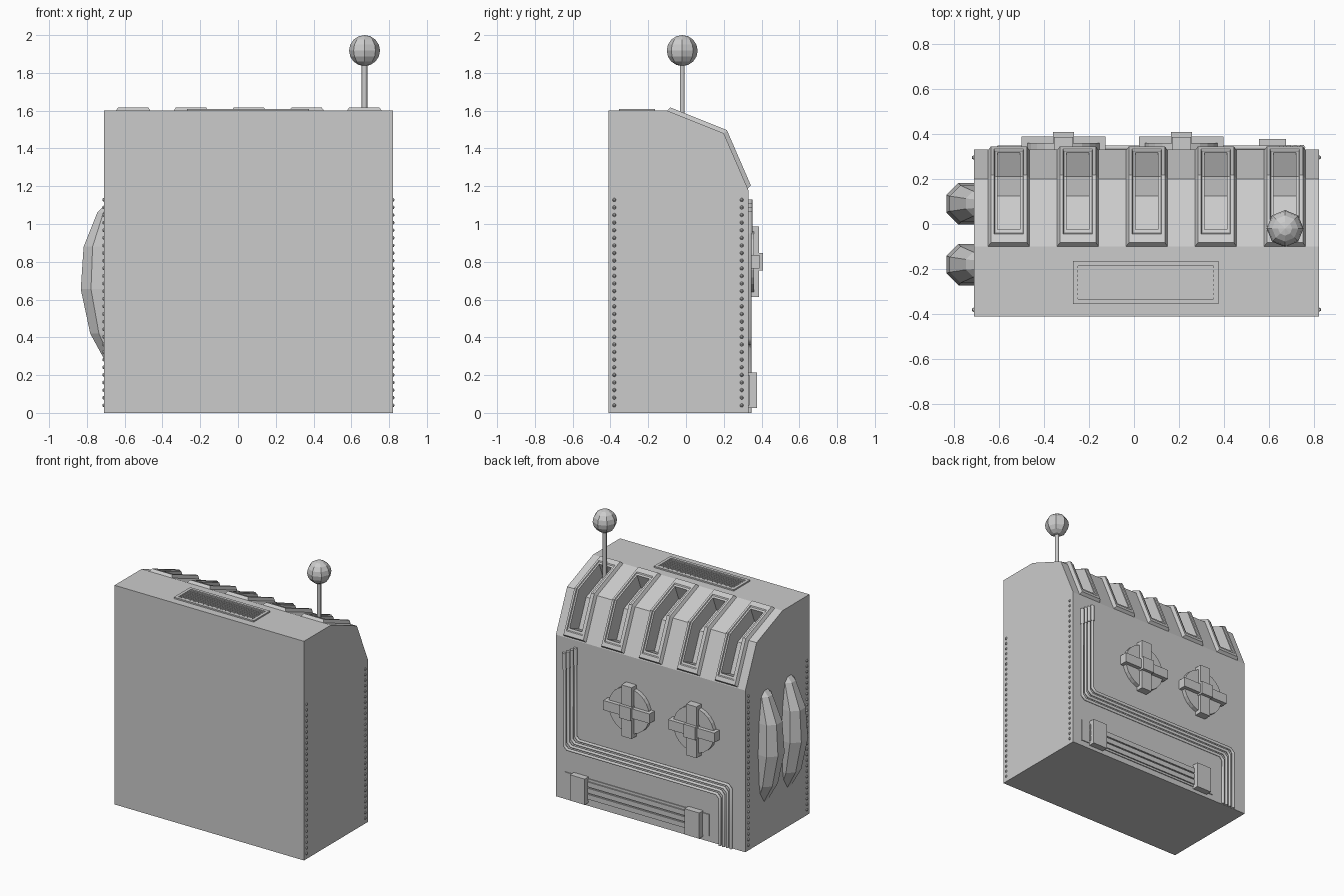
import bpy, bmesh, math
from mathutils import Vector, Matrix

if "Cube" in bpy.data.objects:
    bpy.data.objects.remove(bpy.data.objects["Cube"])

BACK = 0.33


def finish(name, bm):
    bmesh.ops.recalc_face_normals(bm, faces=bm.faces)
    me = bpy.data.meshes.new(name)
    bm.to_mesh(me)
    bm.free()
    ob = bpy.data.objects.new(name, me)
    bpy.context.collection.objects.link(ob)
    return ob


def add_box(bm, x0, x1, y0, y1, z0, z1):
    m = Matrix.Translation(((x0 + x1) / 2, (y0 + y1) / 2, (z0 + z1) / 2))
    bmesh.ops.create_cube(bm, size=1, matrix=m @ Matrix.Diagonal((x1 - x0, y1 - y0, z1 - z0, 1)))


def boxes(name, *dims):
    bm = bmesh.new()
    for d in dims:
        add_box(bm, *d)
    return finish(name, bm)


def add_prism(bm, x0, x1, yz):
    a, b = ([bm.verts.new((x, y, z)) for y, z in yz] for x in (x0, x1))
    bm.faces.new(a)
    bm.faces.new(b)
    for i in range(len(yz)):
        j = (i + 1) % len(yz)
        bm.faces.new((a[i], a[j], b[j], b[i]))


def bridge(bm, rings, closed=False):
    for k in range(len(rings) - (0 if closed else 1)):
        r, s = rings[k], rings[(k + 1) % len(rings)]
        for i in range(len(r)):
            j = (i + 1) % len(r)
            bm.faces.new((r[i], r[j], s[j], s[i]))


def tube(name, pts, radius):
    cu = bpy.data.curves.new(name, 'CURVE')
    cu.dimensions = '3D'
    cu.bevel_depth = radius
    cu.bevel_resolution = 1
    cu.use_fill_caps = True
    sp = cu.splines.new('POLY')
    sp.points.add(len(pts) - 1)
    for p, c in zip(sp.points, pts):
        p.co = (*c, 1)
    ob = bpy.data.objects.new(name, cu)
    bpy.context.collection.objects.link(ob)


# Sloped top-back path (y, z) shared by slots and slot frames
A, B, C = Vector((-0.1, 1.6)), Vector((0.2, 1.48)), Vector((0.33, 1.18))
N1, N2 = Vector((0.371, 0.928)), Vector((0.918, 0.398))
MITRE = (N1 + N2) * 2 / (N1 + N2).length_squared


def slope(s0, s1, h):
    return [A.lerp(B, s0) + N1 * h, B + MITRE * h, C.lerp(B, s1) + N2 * h]


slot_x = [-0.555 + 0.306 * i for i in range(5)]

# Cabinet body with five slots cut into the slope
bm = bmesh.new()
add_prism(bm, -0.71, 0.82, [(-0.41, 0), (BACK, 0), C, B, A, (-0.41, 1.6)])
body = finish("cabinet_body", bm)
bm = bmesh.new()
for x in slot_x:
    add_prism(bm, x - 0.05, x + 0.05, slope(0.23, 0.21, 0.05) + slope(0.23, 0.21, -0.1)[::-1])
cutter = finish("slot_cutter", bm)
cutter.hide_render = True
cutter.hide_viewport = True
mod = body.modifiers.new("slots", 'BOOLEAN')
mod.object = cutter
mod.operation = 'DIFFERENCE'
mod.solver = 'EXACT'

# Raised bevelled frames around the slots
for x in slot_x:
    bm = bmesh.new()
    rings = []
    for s0, s1, w, h in [(0, 0.02, 0.093, -0.002), (0.03, 0.05, 0.08, 0.022),
                         (0.16, 0.14, 0.065, 0.022), (0.18, 0.16, 0.062, 0.015),
                         (0.23, 0.21, 0.05, 0.015), (0.23, 0.21, 0.05, -0.002)]:
        p = slope(s0, s1, h)
        rings.append([bm.verts.new((x - w, *q)) for q in p] +
                     [bm.verts.new((x + w, *q)) for q in p[::-1]])
    bridge(bm, rings, True)
    finish("slot_frame", bm)

# Lever with faceted knob
tube("lever_stem", [(0.67, -0.02, 1.46), (0.67, -0.02, 1.86)], 0.015)
bm = bmesh.new()
bmesh.ops.create_uvsphere(bm, u_segments=8, v_segments=8, radius=0.082,
                          matrix=Matrix.Translation((0.67, -0.02, 1.918)))
finish("lever_knob", bm)

# Top vent: border and thin slats
x0, x1, y0, y1 = -0.27, 0.375, -0.355, -0.165
boxes("vent_border", (x0, x1, y0, y0 + 0.022, 1.59, 1.61), (x0, x1, y1 - 0.022, y1, 1.59, 1.61),
      (x0, x0 + 0.022, y0, y1, 1.59, 1.61), (x1 - 0.022, x1, y0, y1, 1.59, 1.61))
boxes("vent_slats", *[(x0 + 0.02, x1 - 0.02, y0 + 0.03 + 0.02 * i, y0 + 0.04 + 0.02 * i, 1.59, 1.606)
                      for i in range(7)])

# Rivet columns on both sides
bm = bmesh.new()
for x in (-0.71, 0.82):
    for y in (-0.38, 0.295):
        for i in range(28):
            bmesh.ops.create_uvsphere(bm, u_segments=6, v_segments=4, radius=0.01,
                                      matrix=Matrix.Translation((x, y, 0.04 + i * 0.0403)))
finish("side_rivets", bm)

# Two curved octagonal pods on the left side
for yc in (0.09, -0.18):
    bm = bmesh.new()
    rings = []
    for z, xo, r in [(1.1, -0.705, 0.05), (1.06, -0.745, 0.06), (0.88, -0.817, 0.088),
                     (0.655, -0.832, 0.1), (0.42, -0.782, 0.085), (0.26, -0.695, 0.055)]:
        angs = [math.radians(22.5 + 45 * k) for k in range(8)]
        rings.append([bm.verts.new((xo + 0.92 * r + r * math.cos(a), yc + r * math.sin(a), z))
                      for a in angs])
    bridge(bm, rings)
    bm.faces.new(rings[0])
    bm.faces.new(rings[-1])
    finish("side_pod", bm)

# Back fans: disc, crossed bars and hub
for xc in (-0.313, 0.21):
    zc = 0.8
    bm = bmesh.new()
    bmesh.ops.create_cone(bm, cap_ends=True, segments=24, radius1=0.165, radius2=0.165, depth=0.06,
                          matrix=Matrix.Translation((xc, 0.33, zc)) @ Matrix.Rotation(math.pi / 2, 4, 'X'))
    finish("fan_disc", bm)
    boxes("fan_cross", (xc - 0.187, xc + 0.187, 0.31, 0.388, zc - 0.035, zc + 0.035),
          (xc - 0.042, xc + 0.042, 0.31, 0.386, zc - 0.187, zc + 0.187),
          (xc - 0.047, xc + 0.047, 0.32, 0.408, zc - 0.047, zc + 0.047))

# Bundle of four back pipes with thicker end sleeves
for i in range(4):
    d = 0.03 * i
    xa, zb, xb, top, y, c = 0.745 - d, 0.37 + d, -0.51 - d, 1.07 + 0.02 * i, BACK + 0.008, 0.025
    tube("back_pipe", [(xa, y, top), (xa, y, zb + c), (xa - c, y, zb),
                       (xb + c, y, zb), (xb, y, zb - c), (xb, y, 0.0)], 0.011)
    tube("pipe_sleeve", [(xa, y, top), (xa, y, top - 0.12)], 0.015)

# Lower back panel with slats and two clamp blocks
boxes("lower_panel", (-0.42, 0.745, 0.32, 0.336, 0.04, 0.2),
      *[(-0.36, 0.68, 0.32, 0.345, z, z + 0.036) for z in (0.055, 0.1, 0.145)])
for xc in (-0.31, 0.615):
    boxes("panel_clamp", (xc - 0.06, xc + 0.06, 0.32, 0.376, 0.025, 0.213))
